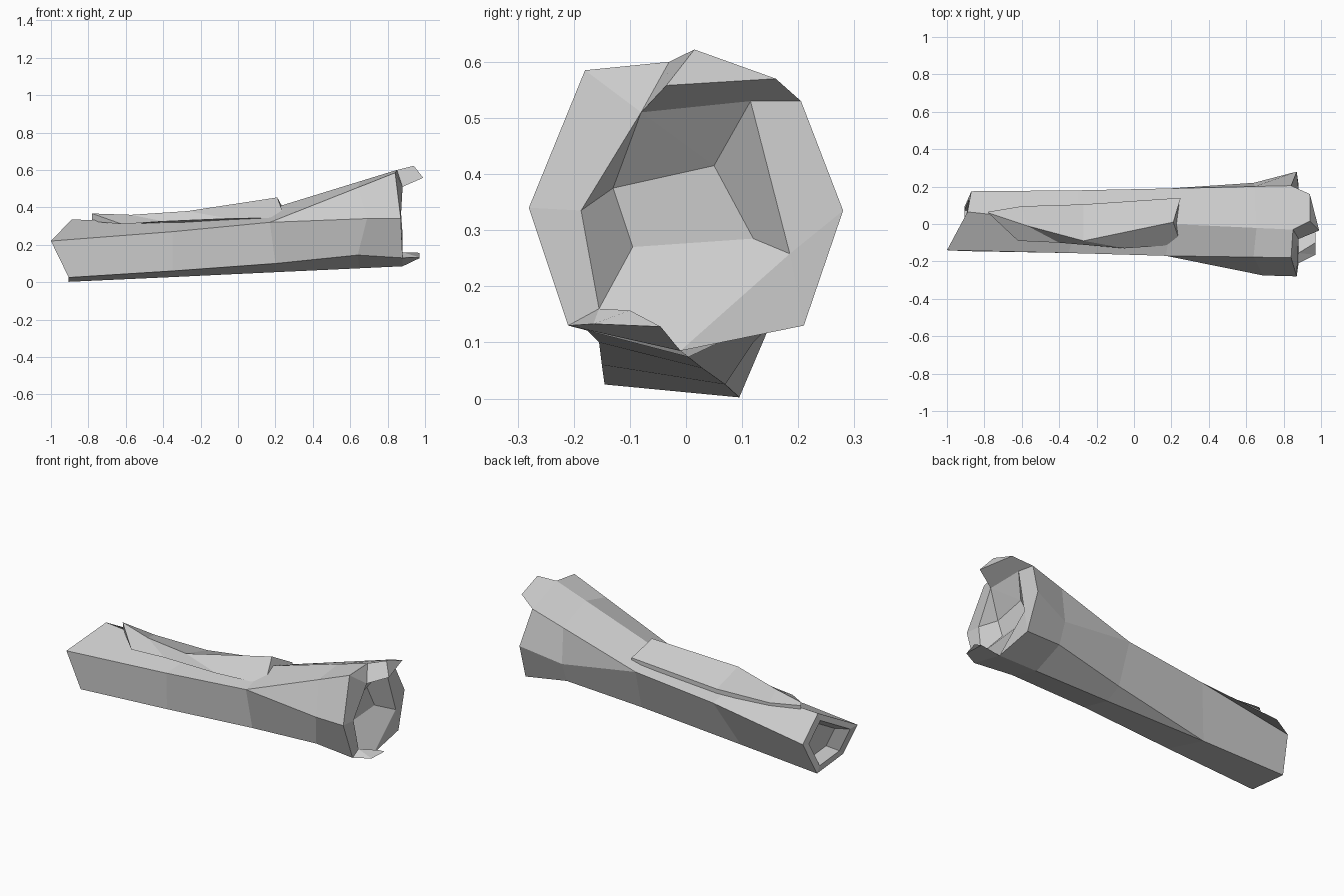
import bpy, bmesh
from mathutils import Vector

default_cube = bpy.data.objects.get("Cube")
if default_cube:
    bpy.data.objects.remove(default_cube, do_unlink=True)

# One plain wood colour
wood = bpy.data.materials.new("pale_grey_wood")
wood.use_nodes = True
grey = (0.6, 0.6, 0.6, 1)
wood.diffuse_color = grey
wood.node_tree.nodes["Principled BSDF"].inputs["Base Color"].default_value = grey


def between(start, end, amount):
    return tuple(Vector(start).lerp(Vector(end), amount))


def add_face(mesh, points):
    """Add a face, sharing vertices that are in the same place."""
    corners = []
    for point in points:
        near = [v for v in mesh.verts if (v.co - Vector(point)).length < 0.0005]
        vert = near[0] if near else mesh.verts.new(point)
        if vert not in corners:
            corners.append(vert)
    if len(corners) > 2 and not mesh.faces.get(corners):
        return mesh.faces.new(corners)


def loft(mesh, stations):
    """Skin neighbouring rings of points with quads."""
    for ring, following in zip(stations, stations[1:]):
        for i in range(len(ring)):
            j = (i + 1) % len(ring)
            add_face(mesh, (ring[i], ring[j], following[j], following[i]))


def finish(mesh, name):
    bmesh.ops.recalc_face_normals(mesh, faces=mesh.faces)
    data = bpy.data.meshes.new(name)
    mesh.to_mesh(data)
    mesh.free()
    data.materials.append(wood)
    part = bpy.data.objects.new(name, data)
    bpy.context.collection.objects.link(part)
    return part


# Flared end ring, running round the rim from the front foot
front_foot, front_side = (.88, -.21, .13), (.87, -.28, .34)
front_top, crown = (.84, -.18, .585), (.85, -.03, .6)
back_top, back_side = (.84, .205, .53), (.87, .28, .335)
back_foot, keel = (.88, .21, .13), (.88, -.01, .085)
flared_ring = [front_foot, front_side, front_top, crown,
               back_top, back_side, back_foot, keel]

# Narrow end ring: some ridges merge here
tip_front, tip_side, tip_crown = (-.905, -.145, .025), (-1, -.14, .22), (-.89, .065, .335)
tip_back, tip_keel = (-.87, .175, .19), (-.905, .095, .002)
narrow_ring = [tip_front, tip_side, tip_side, tip_crown,
               tip_back, tip_back, tip_keel, tip_keel]

# Rings along the trunk
low_side, low_back, low_keel = (-.35, -.155, .27), (-.3, .18, .28), (-.4, .07, .025)
lower_ring = [(-.35, -.15, .06), low_side, low_side, (-.3, 0, .32),
              low_back, low_back, low_keel, low_keel]

mid_side, mid_crown, mid_back = (.17, -.17, .32), (.2, 0, .4), (.19, .19, .333)
mid_ring = [(.2, -.155, .1), mid_side, mid_side, mid_crown, mid_back, mid_back,
            (.2, .12, .1), between(tip_keel, keel, .62)]

neck = .7
neck_ring = [(.64, -.2, .145), (.69, -.275, .34), between(mid_side, front_top, neck),
             between(mid_crown, crown, neck), between(mid_back, back_top, neck),
             (.64, .22, .27), (.64, .175, .155), between(tip_keel, keel, .87)]

trunk = bmesh.new()
loft(trunk, [narrow_ring, lower_ring, mid_ring, neck_ring, flared_ring])

# Shallow hollow in the narrow end
rim = [tip_front, tip_side, tip_crown, tip_back, tip_keel]
centre = sum((Vector(p) for p in rim), Vector()) / len(rim)
inner = [between(p, centre, .25) for p in rim]
sunk = [tuple(Vector(between(p, centre, .4)) + Vector((.07, 0, 0))) for p in rim]
loft(trunk, [rim, inner, sunk])
add_face(trunk, sunk)

# Hollow in the flared end: rim of the opening, then its back wall
hole_top, hole_back_top = (.88, -.08, .51), (.86, .115, .53)
hole_back, hole_foot, hole_front = (.88, .185, .258), (.88, -.155, .16), (.87, -.187, .335)
wall_front, wall_top = (.79, -.13, .375), (.79, .05, .415)
wall_back, wall_foot = (.79, .12, .285), (.79, -.095, .27)

# Splinters sticking out of the flared end
splinter_tip, splinter_a, splinter_b = (.99, -.035, .558), (.94, .015, .622), (.94, .16, .57)
toe_front, toe_back, toe_top = (.97, -.165, .133), (.97, -.045, .128), (.97, -.1, .157)

for points in (
    # broken rim
    (front_top, crown, hole_top),
    (front_side, front_top, hole_top, hole_front),
    (front_foot, front_side, hole_front, hole_foot),
    (back_top, hole_back_top, hole_back, back_side),
    (back_side, hole_back, back_foot),
    (hole_back, keel, back_foot),
    # upper splinter
    (crown, splinter_a, splinter_tip, hole_top),
    (crown, splinter_a, splinter_b, back_top),
    (splinter_a, splinter_b, splinter_tip),
    (hole_top, splinter_tip, splinter_b, back_top, hole_back_top),
    # lower splinter
    (front_foot, toe_front, toe_back, keel),
    (hole_foot, toe_top, toe_back, toe_front),
    (front_foot, hole_foot, toe_front),
    (hole_foot, toe_top, toe_back, keel),
    # hollow
    (wall_front, wall_top, wall_back, wall_foot),
    (hole_top, wall_top, wall_front),
    (hole_top, hole_back_top, wall_top),
    (hole_back_top, wall_top, wall_back, hole_back),
    (hole_back, wall_back, wall_foot, hole_foot, keel),
    (hole_front, wall_front, wall_foot, hole_foot),
    (hole_top, wall_front, hole_front),
):
    add_face(trunk, points)
finish(trunk, "log_trunk")

# Raised bark slab: ridge, back edge and front edge at each station
ridge = [(-.78, .06, .367), (-.57, -.01, .36), (-.27, -.09, .38), (.21, .01, .453)]
back_edge = [(-.78, .065, .35), (-.6, .095, .33), (-.27, .105, .325), (.25, .14, .38)]
front_edge = [(-.62, -.09, .31), (-.4, -.1, .325), (-.05, -.13, .34), (.25, -.11, .345)]

bark = bmesh.new()
sections = [(top, back, (back[0], back[1], back[2] - .025), front)
            for top, back, front in zip(ridge, back_edge, front_edge)]
loft(bark, sections)
add_face(bark, sections[0])
add_face(bark, sections[-1])
finish(bark, "bark_slab")
